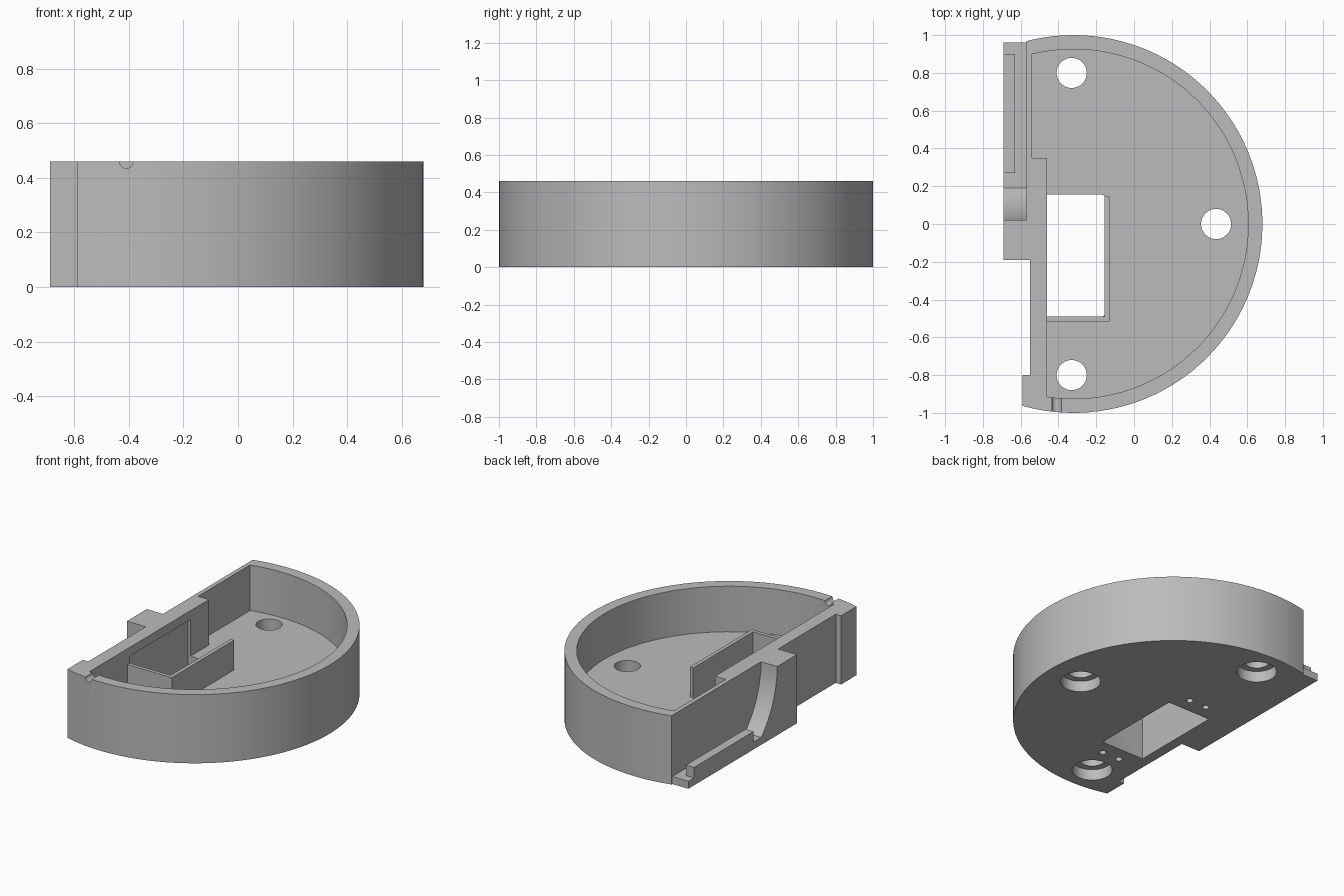
import bpy, bmesh
from math import sin, cos, pi, atan2, sqrt, radians
from mathutils import Vector

cube = bpy.data.objects.get("Cube")
if cube:
    bpy.data.objects.remove(cube, do_unlink=True)

grey = bpy.data.materials.new("plain grey")
grey.use_nodes = True
grey.diffuse_color = (0.5, 0.5, 0.5, 1)
grey.node_tree.nodes["Principled BSDF"].inputs["Base Color"].default_value = (0.5, 0.5, 0.5, 1)

CX = -0.32      # centre of the round wall
HEIGHT = 0.46
FLOOR = 0.155


def prism(name, points, depth):
    """Solid from a closed loop of 3D points swept along a vector."""
    bm = bmesh.new()
    face = bm.faces.new([bm.verts.new(p) for p in points])
    top = bmesh.ops.extrude_face_region(bm, geom=[face])
    verts = [g for g in top["geom"] if isinstance(g, bmesh.types.BMVert)]
    bmesh.ops.translate(bm, verts=verts, vec=Vector(depth))
    bmesh.ops.recalc_face_normals(bm, faces=bm.faces)
    mesh = bpy.data.meshes.new(name)
    bm.to_mesh(mesh)
    bm.free()
    mesh.materials.append(grey)
    obj = bpy.data.objects.new(name, mesh)
    bpy.context.collection.objects.link(obj)
    return obj


def upright(name, points, z0, z1):
    return prism(name, [(x, y, z0) for x, y in points], (0, 0, z1 - z0))


def box(name, x0, x1, y0, y1, z0, z1):
    return upright(name, [(x0, y0), (x1, y0), (x1, y1), (x0, y1)], z0, z1)


def cylinder(name, x, y, r, z0, z1, n=32):
    ring = [(x + r * cos(2 * pi * i / n), y + r * sin(2 * pi * i / n)) for i in range(n)]
    return upright(name, ring, z0, z1)


def arc(radius, x_start, x_end, n=72):
    """Arc from the front at x_start, round the +x side, to the back at x_end."""
    def angle(x):
        return atan2(sqrt(radius ** 2 - (x - CX) ** 2), x - CX)
    a, b = -angle(x_start), angle(x_end)
    return [(CX + radius * cos(a + (b - a) * i / n), radius * sin(a + (b - a) * i / n))
            for i in range(n + 1)]


def combine(target, other, operation):
    mod = target.modifiers.new(operation.lower(), "BOOLEAN")
    mod.operation, mod.solver, mod.object = operation, "EXACT", other
    bpy.context.view_layer.objects.active = target
    bpy.ops.object.modifier_apply(modifier=mod.name)
    bpy.data.objects.remove(other, do_unlink=True)


# Half-round housing with a corner post on its flat side
housing = upright("housing", arc(1.0, -0.59, -0.57) + [
    (-0.57, -0.19), (-0.55, -0.19), (-0.55, -0.8), (-0.59, -0.8)], 0, HEIGHT)
cavity = upright("cavity_cutter", arc(0.925, -0.46, -0.54) + [
    (-0.54, 0.35), (-0.46, 0.35)], FLOOR, 1)
combine(housing, cavity, "DIFFERENCE")

# Outer block that sweeps down into a low shelf
R = 0.58
sweep = [(0.02 + R * (1 - cos(t)), HEIGHT - R * sin(t))
         for t in [radians(45) * i / 12 for i in range(13)]]
side = [(-0.19, 0), (-0.19, HEIGHT)] + sweep + [(0.19, 0.05), (0.96, 0.05), (0.96, 0)]
block = prism("swept_block", [(-0.69, y, z) for y, z in side], (0.13, 0, 0))
combine(housing, block, "UNION")
combine(housing, box("shelf_lip", -0.69, -0.63, 0.27, 0.9, 0.02, 0.12), "UNION")

# Low fence around the window
fence = upright("fence", [(-0.47, -0.515), (-0.13, -0.515), (-0.13, 0.145), (-0.155, 0.145),
                          (-0.155, -0.49), (-0.47, -0.49)], FLOOR - 0.02, 0.355)
combine(housing, fence, "UNION")

# Rectangular window with two rounded corners, recessed into the flat wall
r = 0.015
corner = [radians(90) * i / 4 for i in range(5)]
window = [(-0.48, -0.49)]
window += [(-0.155 - r + r * sin(t), -0.49 + r - r * cos(t)) for t in corner]
window += [(-0.155 - r + r * cos(t), 0.155 - r + r * sin(t)) for t in corner]
window += [(-0.48, 0.155)]
combine(housing, upright("window_cutter", window, -0.1, 0.4), "DIFFERENCE")

# Counterbored screw holes
for x, y in [(-0.33, 0.8), (-0.33, -0.8), (0.435, 0)]:
    combine(housing, cylinder("hole_cutter", x, y, 0.08, -0.1, 0.3), "DIFFERENCE")
    combine(housing, cylinder("counterbore_cutter", x, y, 0.125, -0.1, 0.075), "DIFFERENCE")

# Blind pilot holes at both ends of the window
for x in (-0.37, -0.24):
    for y in (-0.59, 0.255):
        combine(housing, cylinder("pilot_cutter", x, y, 0.022, -0.1, 0.1, 16), "DIFFERENCE")

# Half-round wire notch across the rim
notch = [(-0.41 + 0.025 * cos(2 * pi * i / 20), -1.1, HEIGHT + 0.025 * sin(2 * pi * i / 20))
         for i in range(20)]
combine(housing, prism("notch_cutter", notch, (0, 0.22, 0)), "DIFFERENCE")

bpy.ops.object.select_all(action="DESELECT")
housing.select_set(True)
bpy.context.view_layer.objects.active = housing
bpy.ops.object.shade_smooth_by_angle(angle=radians(25))
